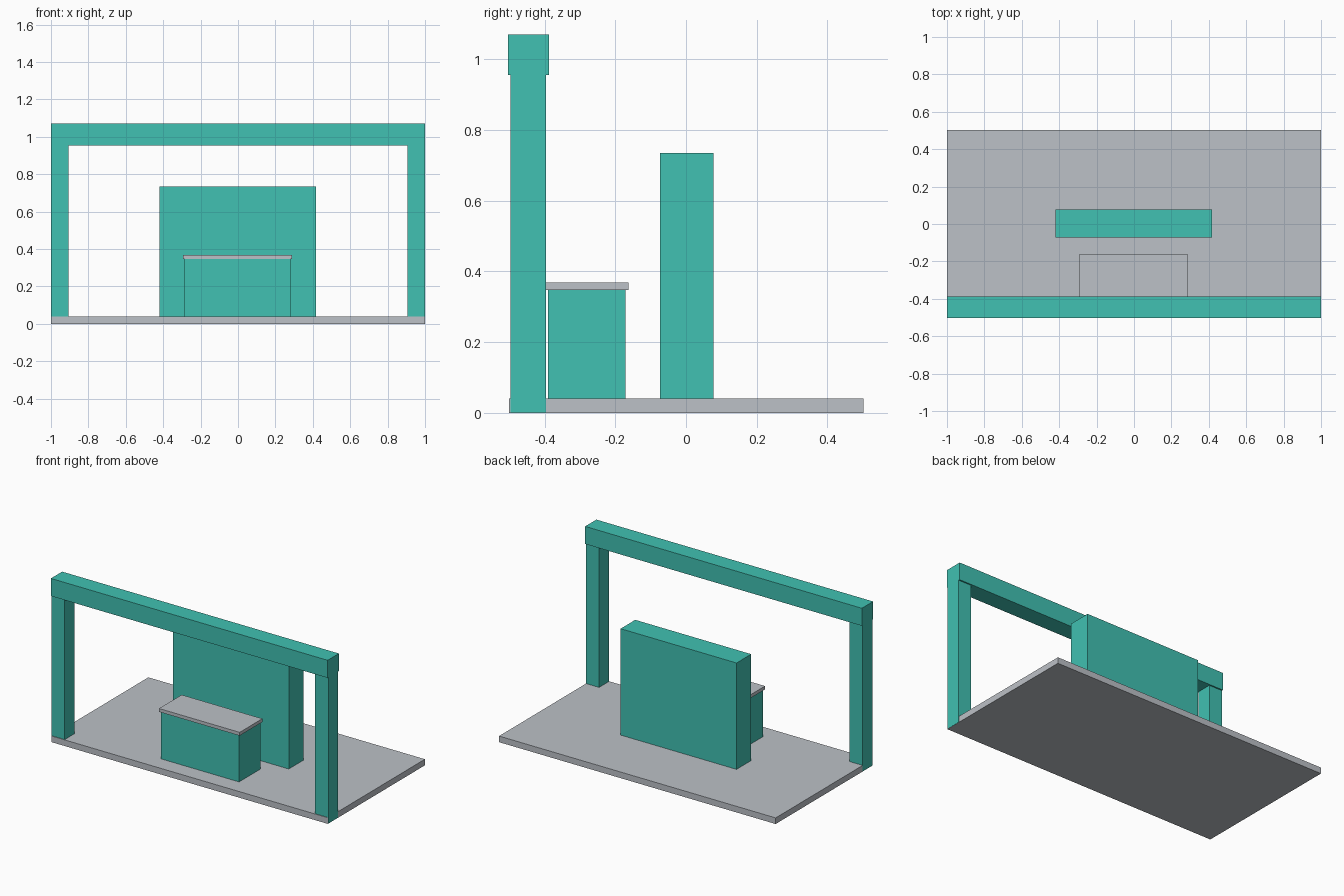
import bpy
import bmesh
from mathutils import Vector

cube = bpy.data.objects.get("Cube")
if cube:
    bpy.data.objects.remove(cube, do_unlink=True)


def make_material(name, rgb):
    mat = bpy.data.materials.new(name)
    mat.use_nodes = True
    color = (*rgb, 1.0)
    mat.diffuse_color = color
    mat.node_tree.nodes["Principled BSDF"].inputs["Base Color"].default_value = color
    return mat


teal = make_material("teal", (0.052, 0.533, 0.445))
grey = make_material("light grey", (0.503, 0.533, 0.571))


def box(name, low, high, mat):
    """Box between two opposite corners."""
    low, high = Vector(low), Vector(high)
    mesh = bpy.data.meshes.new(name)
    bm = bmesh.new()
    bmesh.ops.create_cube(bm, size=1)
    bmesh.ops.scale(bm, vec=high - low, verts=bm.verts)
    bm.to_mesh(mesh)
    bm.free()
    mesh.materials.append(mat)
    obj = bpy.data.objects.new(name, mesh)
    obj.location = (low + high) / 2
    bpy.context.collection.objects.link(obj)
    return obj


# Floor platform, a hair narrower than the posts so their outer sides show
box("floor", (-0.9995, -0.5, 0), (0.9995, 0.502, 0.04), grey)

# Front gateway: two posts let into the floor, and a beam across them
for side, x0, x1 in (("right", -1, -0.905), ("left", 0.905, 1)):
    box(side + "_post", (x0, -0.496, 0.001), (x1, -0.396, 0.957), teal)
box("top_beam", (-1, -0.503, 0.955), (1, -0.387, 1.07), teal)

# Back wall panel
box("wall_panel", (-0.42, -0.073, 0.001), (0.418, 0.078, 0.735), teal)

# Counter with an overhanging top
box("counter_body", (-0.285, -0.39, 0.001), (0.281, -0.171, 0.348), teal)
box("counter_top", (-0.293, -0.397, 0.347), (0.29, -0.163, 0.369), grey)
